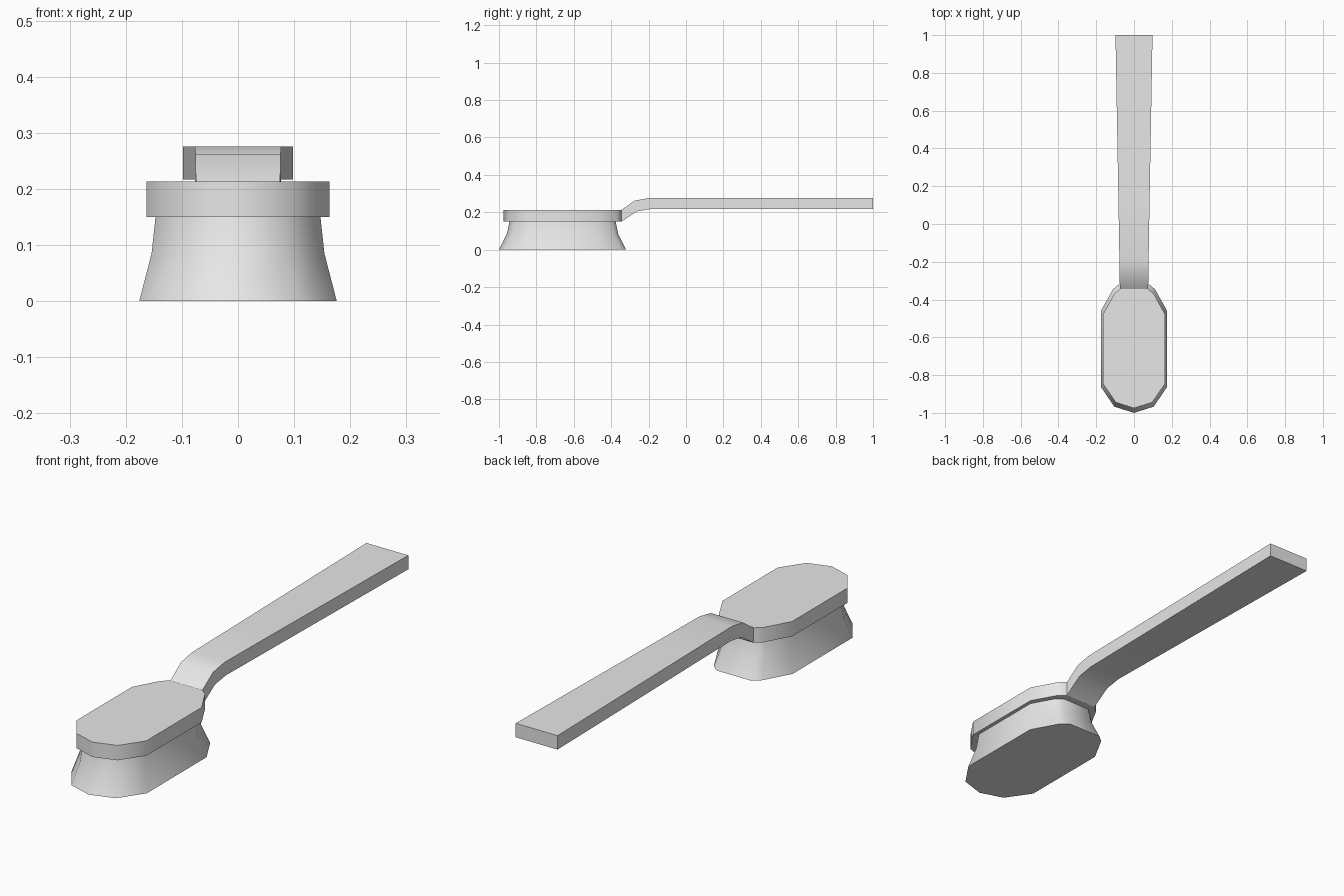
import bpy, bmesh, math

cube = bpy.data.objects.get("Cube")
if cube:
    bpy.data.objects.remove(cube)

grey = bpy.data.materials.new("plain_grey")
grey.use_nodes = True
colour = (0.8, 0.8, 0.8, 1)
grey.diffuse_color = colour
grey.node_tree.nodes["Principled BSDF"].inputs["Base Color"].default_value = colour

CENTRE_Y = -0.66
# Right half of the head outline around its centre, front tip to back edge
HALF = [(0, -0.34), (0.104, -0.307), (0.176, -0.202), (0.176, 0.198),
        (0.112, 0.314), (0.081, 0.34)]
OUTLINE = HALF + [(-x, y) for x, y in reversed(HALF[1:])]


def loft(name, rings, smooth_angle):
    """Skin a row of closed rings and cap both ends."""
    bm = bmesh.new()
    loops = [[bm.verts.new(p) for p in ring] for ring in rings]
    for a, b in zip(loops, loops[1:]):
        n = len(a)
        for i in range(n):
            j = (i + 1) % n
            bm.faces.new((a[i], a[j], b[j], b[i]))
    bm.faces.new(loops[0][::-1])
    bm.faces.new(loops[-1])
    bmesh.ops.recalc_face_normals(bm, faces=bm.faces)
    mesh = bpy.data.meshes.new(name)
    bm.to_mesh(mesh)
    bm.free()
    mesh.materials.append(grey)
    ob = bpy.data.objects.new(name, mesh)
    bpy.context.collection.objects.link(ob)
    bpy.ops.object.select_all(action='DESELECT')
    ob.select_set(True)
    bpy.context.view_layer.objects.active = ob
    bpy.ops.object.shade_smooth_by_angle(angle=math.radians(smooth_angle))
    return ob


def head_ring(scale, z):
    return [(x * scale, CENTRE_Y + y * scale, z) for x, y in OUTLINE]


def handle_ring(w, y_low, z_low, y_top, z_top):
    return [(-w, y_low, z_low), (w, y_low, z_low),
            (w, y_top, z_top), (-w, y_top, z_top)]


# Flared bristle block
loft("bristles", [head_ring(1, 0), head_ring(0.875, 0.085),
                  head_ring(0.835, 0.15)], 50)

# Plate above the bristles
loft("head_plate", [head_ring(0.927, 0.15), head_ring(0.927, 0.213)], 50)

# Handle: rises from the plate, then runs straight back and widens
loft("handle", [
    handle_ring(0.075, -0.345, 0.15, -0.345, 0.213),
    handle_ring(0.076, -0.262, 0.205, -0.275, 0.262),
    handle_ring(0.077, -0.19, 0.217, -0.2, 0.276),
    handle_ring(0.082, 0.1, 0.217, 0.1, 0.276),
    handle_ring(0.091, 0.6, 0.217, 0.6, 0.276),
    handle_ring(0.098, 1, 0.217, 1, 0.276)], 40)
